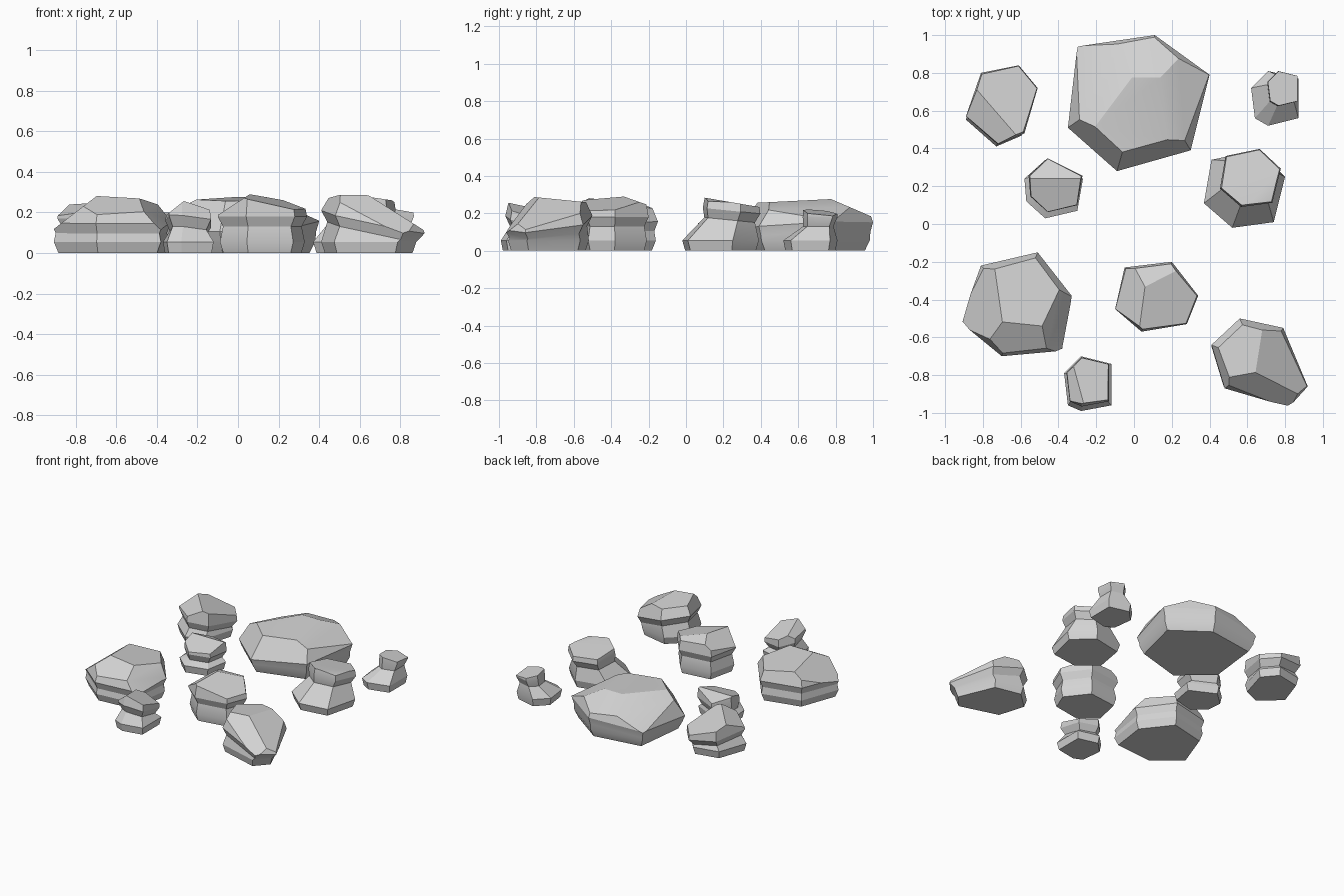
import bpy
import bmesh
import math
from mathutils import Vector

default_cube = bpy.data.objects.get("Cube")
if default_cube:
    bpy.data.objects.remove(default_cube, do_unlink=True)

UNIT = 0.01          # outlines and shifts are given in hundredths
BAND_HEIGHT = 0.055  # height of the band around every foot
OVERHANG = 0.05      # thickness of the undercut below every ridge
COLUMN_TOP = 0.32    # uncut height, later chiselled down


def make_material(name, colour):
    material = bpy.data.materials.new(name)
    material.use_nodes = True
    material.diffuse_color = colour
    material.node_tree.nodes["Principled BSDF"].inputs["Base Color"].default_value = colour
    return material


stone = make_material("stone_grey", (0.65, 0.65, 0.65, 1.0))


def plane_height(plane, x, y):
    """Height of a tilted plane given as height at centre, x slope, y slope."""
    height, slope_x, slope_y = plane
    return height + slope_x * x + slope_y * y


def add_ring(bm, outline, placing, plane, lowest=0.0):
    """Copy the outline, scaled and shifted, onto a tilted plane."""
    scale, shift_x, shift_y = placing
    ring = []
    for px, py in outline:
        x = (px * scale + shift_x) * UNIT
        y = (py * scale + shift_y) * UNIT
        ring.append(bm.verts.new((x, y, max(lowest, plane_height(plane, x, y)))))
    return ring


def bridge(bm, lower, upper):
    count = len(lower)
    for i in range(count):
        j = (i + 1) % count
        bm.faces.new((lower[i], lower[j], upper[j], upper[i]))


def chisel(bm, plane):
    """Slice off everything above a tilted plane and close the cut."""
    height, slope_x, slope_y = plane
    everything = bm.verts[:] + bm.edges[:] + bm.faces[:]
    bmesh.ops.bisect_plane(bm, geom=everything, dist=0.00001,
                           plane_co=Vector((0, 0, height)),
                           plane_no=Vector((-slope_x, -slope_y, 1)).normalized(),
                           clear_outer=True)
    open_edges = [edge for edge in bm.edges if edge.is_boundary]
    if open_edges:
        bmesh.ops.holes_fill(bm, edges=open_edges, sides=0)


def rock(name, centre, outline, base, neck, ridge, top, tilt, chips):
    """Loft foot, base, neck, ridge and column top, then chisel the cap."""
    bm = bmesh.new()
    outline = outline[::-1]
    foot = (base[0] * 0.92, base[1], base[2])
    undercut = (tilt[0] - OVERHANG, tilt[1], tilt[2])
    rings = [
        add_ring(bm, outline, foot, (0, 0, 0)),
        add_ring(bm, outline, base, (BAND_HEIGHT, 0, 0)),
        add_ring(bm, outline, neck, undercut, BAND_HEIGHT + 0.01),
        add_ring(bm, outline, ridge, tilt, BAND_HEIGHT + 0.03),
        add_ring(bm, outline, top, (COLUMN_TOP, 0, 0)),
    ]
    for lower, upper in zip(rings, rings[1:]):
        bridge(bm, lower, upper)
    bm.faces.new(rings[0][::-1])
    bm.faces.new(rings[-1])
    for chip in chips:
        chisel(bm, chip)
    bmesh.ops.recalc_face_normals(bm, faces=bm.faces[:])

    mesh = bpy.data.meshes.new(name)
    bm.to_mesh(mesh)
    bm.free()
    mesh.materials.append(stone)
    obj = bpy.data.objects.new(name, mesh)
    obj.location = (centre[0], centre[1], 0)
    bpy.context.collection.objects.link(obj)
    obj.select_set(True)
    bpy.context.view_layer.objects.active = obj


bpy.ops.object.select_all(action="DESELECT")

# Back row
rock("large_back_boulder", centre=(0.02, 0.65),
     outline=[(-32, 29), (9, 35), (38, 14), (28, -26), (-11, -37), (-37, -14)],
     base=(0.95, 0, 0), neck=(0.96, 0, 0), ridge=(1, 0, 0), top=(0.72, 1, 4),
     tilt=(0.13, 0.05, 0.05),
     chips=[(0.27, 0, 0.05), (0.33, 0, -0.43), (0.33, -0.45, 0), (0.32, 0.4, -0.25)])

rock("back_right_rock", centre=(-0.7, 0.63),
     outline=[(-19, -6), (-11, 17), (9, 21), (19, 9), (12, -15), (-2, -21)],
     base=(0.95, -1, -2), neck=(0.84, 0, -1), ridge=(1, 0, 0), top=(0.9, 0, 0),
     tilt=(0.145, -0.1, -0.1),
     chips=[(0.228, -0.25, -0.27), (0.265, 0.35, 0.25)])

rock("back_left_pebble", centre=(0.75, 0.67),
     outline=[(-13, 5), (-4, 14), (12, 10), (12, -11), (-4, -15), (-11, -11)],
     base=(1, 0, 0), neck=(0.56, 3, 4), ridge=(0.64, 4, 5), top=(0.58, 4, 5),
     tilt=(0.18, 0, 0),
     chips=[(0.215, -0.15, -0.1)])

# Middle row
rock("middle_right_pebble", centre=(-0.43, 0.19),
     outline=[(-15, 5), (-4, 15), (16, 5), (13, -12), (-4, -16), (-14, -7)],
     base=(1, 0, 0), neck=(0.78, 0, 2), ridge=(0.92, 1, 2), top=(0.8, 1, 2),
     tilt=(0.13, 0, 0),
     chips=[(0.185, 0, 0.3), (0.22, 0, -0.4)])

rock("middle_left_rock", centre=(0.59, 0.18),
     outline=[(-18, 16), (6, 21), (21, 7), (15, -17), (-7, -20), (-22, -7)],
     base=(1, 0, 0), neck=(0.66, 2, 5), ridge=(0.75, 3, 6), top=(0.67, 3, 6),
     tilt=(0.22, 0, -0.1),
     chips=[(0.27, 0, -0.17), (0.285, -0.15, 0)])

# Front rows
rock("front_right_boulder", centre=(-0.62, -0.43),
     outline=[(-30, -9), (-19, 21), (11, 28), (29, 5), (25, -24), (-8, -27)],
     base=(0.96, 0, 0), neck=(0.93, 0, 0), ridge=(1, 0, 0), top=(0.76, 0, 0),
     tilt=(0.15, 0, 0.02),
     chips=[(0.265, -0.07, -0.12), (0.34, 0.77, 0), (0.33, 0, 0.555),
            (0.449, -1.06, 0.349)])

rock("front_centre_rock", centre=(0.12, -0.39),
     outline=[(-22, -6), (-17, 16), (8, 19), (22, 1), (16, -14), (-8, -18)],
     base=(0.95, 0, 0), neck=(0.88, 0, 0), ridge=(1, 0, 0), top=(0.88, 0, 0),
     tilt=(0.18, 0, 0),
     chips=[(0.268, -0.24, 0.12), (0.33, 0.65, 0), (0.31, 0, -0.35)])

rock("front_pebble", centre=(-0.25, -0.85),
     outline=[(-12, 6), (-3, 15), (13, 11), (13, -11), (-3, -14), (-10, -11)],
     base=(1, 0, 0), neck=(0.72, 0, 1), ridge=(0.9, 0, 1), top=(0.75, 0, 2),
     tilt=(0.16, -0.1, -0.2),
     chips=[(0.222, -0.3, -0.3), (0.27, 0.8, 0)])

rock("front_left_rock", centre=(0.66, -0.74),
     outline=[(-25, 10), (-10, 24), (13, 19), (26, -12), (16, -23), (-18, -13)],
     base=(0.92, -2, 0), neck=(0.88, 0, 0), ridge=(1, 0, 0), top=(0.74, 0, 0),
     tilt=(0.155, -0.2, 0.05),
     chips=[(0.28, 0, -0.1), (0.274, -0.63, 0), (0.322, -0.18, 0.885)])

# Soften only the nearly flat creases
bpy.ops.object.shade_smooth_by_angle(angle=math.radians(25))
